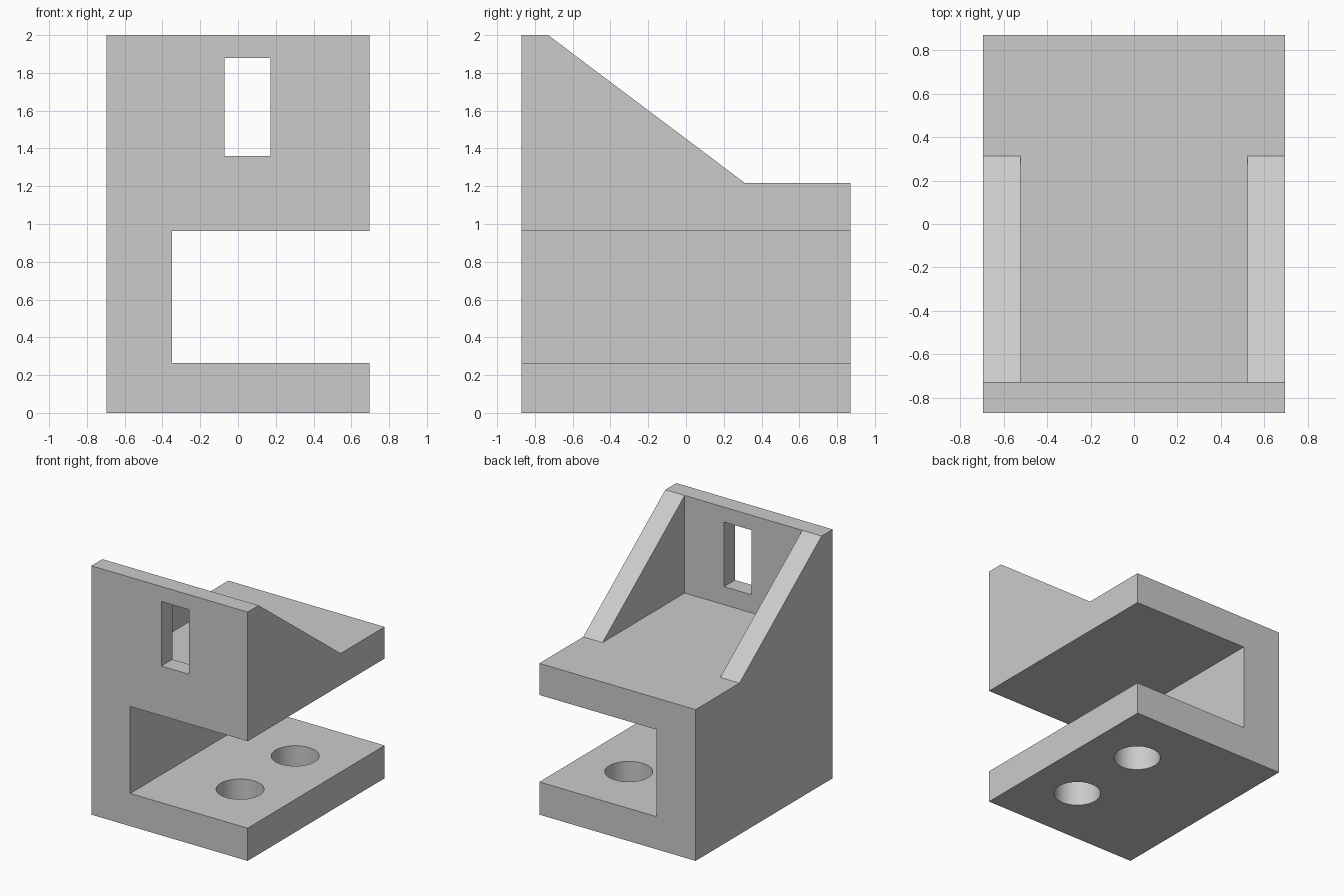
import bpy
import bmesh
from math import cos, sin, tau, radians
from mathutils import Vector

cube = bpy.data.objects.get("Cube")
if cube:
    bpy.data.objects.remove(cube, do_unlink=True)

# Overall size and key levels
HALF_X, HALF_Y, TOP = 0.695, 0.87, 2.0
ARM_TOP, SLOT_TOP, SLOT_BOTTOM = 1.216, 0.962, 0.263
WALL_BACK, RIB_END, RIB_INNER = -0.73, 0.313, 0.523

grey = bpy.data.materials.new("plain_grey")
grey.use_nodes = True
grey.diffuse_color = (0.6, 0.6, 0.6, 1)
grey.node_tree.nodes["Principled BSDF"].inputs["Base Color"].default_value = (0.6, 0.6, 0.6, 1)


def prism(name, outline, travel):
    """Extrude a closed outline of 3D points along a vector."""
    bm = bmesh.new()
    face = bm.faces.new([bm.verts.new(p) for p in outline])
    extruded = bmesh.ops.extrude_face_region(bm, geom=[face])["geom"]
    moved = [g for g in extruded if isinstance(g, bmesh.types.BMVert)]
    bmesh.ops.translate(bm, verts=moved, vec=Vector(travel))
    bmesh.ops.recalc_face_normals(bm, faces=bm.faces)
    mesh = bpy.data.meshes.new(name)
    bm.to_mesh(mesh)
    bm.free()
    mesh.materials.append(grey)
    obj = bpy.data.objects.new(name, mesh)
    bpy.context.collection.objects.link(obj)
    return obj


def block(name, x, y, z):
    outline = [(x[0], y[0], z[0]), (x[1], y[0], z[0]), (x[1], y[1], z[0]), (x[0], y[1], z[0])]
    return prism(name, outline, (0, 0, z[1] - z[0]))


def cut(target, cutter):
    cutter.hide_render = True
    mod = target.modifiers.new(cutter.name, "BOOLEAN")
    mod.operation, mod.solver, mod.object = "DIFFERENCE", "EXACT", cutter
    bpy.context.view_layer.objects.active = target
    bpy.ops.object.modifier_apply(modifier=mod.name)
    bpy.data.objects.remove(cutter, do_unlink=True)


# Bracket body from its side profile
side = [(-HALF_Y, 0), (HALF_Y, 0), (HALF_Y, ARM_TOP), (RIB_END, ARM_TOP),
        (WALL_BACK, TOP), (-HALF_Y, TOP)]
bracket = prism("bracket", [(-HALF_X, y, z) for y, z in side], (2 * HALF_X, 0, 0))

# Open slot between base plate and arm
cut(bracket, block("slot", (-0.349, 1), (-1, 1), (SLOT_BOTTOM, SLOT_TOP)))

# Pocket between the two sloping ribs
cut(bracket, block("pocket", (-RIB_INNER, RIB_INNER), (WALL_BACK, 1), (ARM_TOP, 2.2)))

# Window through the upright wall
cut(bracket, block("window", (-0.072, 0.173), (-1, -0.6), (1.361, 1.88)))

# Two round holes through the base plate
for y in (-0.35, 0.35):
    ring = [(0.264 + 0.175 * cos(tau * i / 64), y + 0.175 * sin(tau * i / 64), -0.1)
            for i in range(64)]
    cut(bracket, prism("bolt_hole", ring, (0, 0, 0.6)))

# Smooth hole walls, sharp edges elsewhere
bpy.ops.object.select_all(action="DESELECT")
bracket.select_set(True)
bpy.context.view_layer.objects.active = bracket
bpy.ops.object.shade_smooth_by_angle(angle=radians(30))
